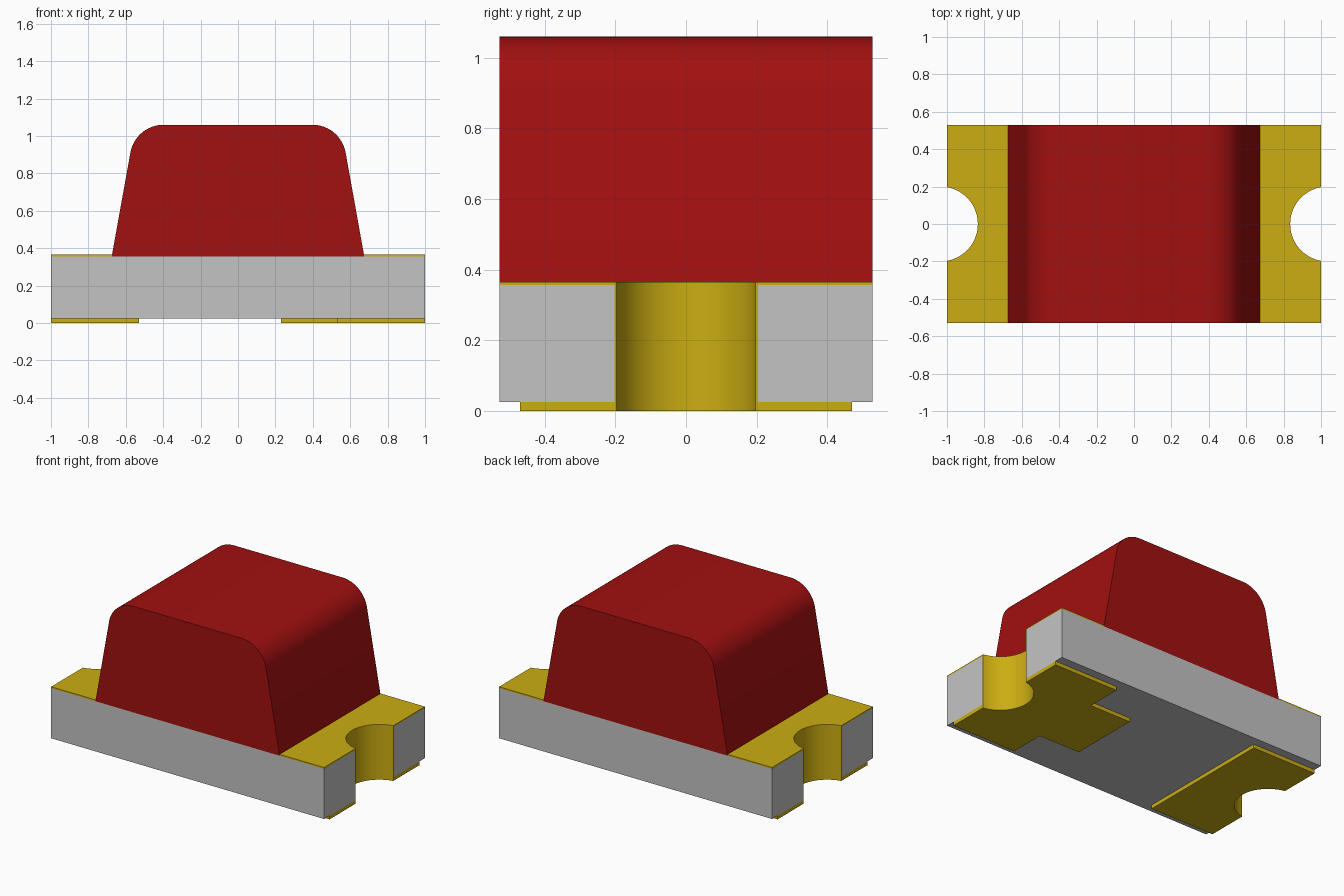
import bpy, bmesh
from math import sin, cos, acos, radians, pi, tan

cube = bpy.data.objects.get("Cube")
if cube:
    bpy.data.objects.remove(cube, do_unlink=True)

HALF_Y = 0.528
PAD_Y = 0.47
PAD_TOP, BOARD_TOP, PLATE_TOP = 0.025, 0.357, 0.366
NOTCH_X = 1.035            # centre of the end notch, just outside the board
NOTCH_R, BARREL = 0.2, 0.006
LENS_FOOT, LENS_TOP, FILLET, DRAFT = 0.675, 1.06, 0.18, radians(10.2)


def material(name, colour):
    mat = bpy.data.materials.new(name)
    mat.use_nodes = True
    mat.diffuse_color = (*colour, 1)
    bsdf = mat.node_tree.nodes["Principled BSDF"]
    bsdf.inputs["Base Color"].default_value = (*colour, 1)
    bsdf.inputs["Roughness"].default_value = 0.6
    return mat


GREY = material("board grey", (0.55, 0.55, 0.55))
GOLD = material("contact gold", (0.60, 0.42, 0.006))
RED = material("lens red", (0.36, 0.005, 0.005))


def extrude(name, outline, offset, mat):
    """Closed prism from a list of 3D outline points and an offset vector."""
    bm = bmesh.new()
    face = bm.faces.new([bm.verts.new(p) for p in outline])
    grown = bmesh.ops.extrude_face_region(bm, geom=[face], use_keep_orig=True)
    moved = [g for g in grown["geom"] if isinstance(g, bmesh.types.BMVert)]
    bmesh.ops.translate(bm, verts=moved, vec=offset)
    bmesh.ops.recalc_face_normals(bm, faces=bm.faces[:])
    mesh = bpy.data.meshes.new(name)
    bm.to_mesh(mesh)
    bm.free()
    obj = bpy.data.objects.new(name, mesh)
    bpy.context.collection.objects.link(obj)
    mesh.materials.append(mat)
    bpy.ops.object.select_all(action="DESELECT")
    obj.select_set(True)
    bpy.context.view_layer.objects.active = obj
    bpy.ops.object.shade_smooth_by_angle(angle=radians(30))
    return obj


def slab(name, outline, low, high, mat):
    return extrude(name, [(x, y, low) for x, y in outline], (0, 0, high - low), mat)


def notch(radius, steps=32):
    """Arc of the +x end notch, from -y to +y, ending on the board edge."""
    reach = acos((NOTCH_X - 1) / radius)
    angles = [reach * (2 * i / steps - 1) for i in range(steps + 1)]
    return [(NOTCH_X - radius * cos(a), radius * sin(a)) for a in angles]


# Board with a half-round notch in each end
end = [(1, -HALF_Y)] + notch(NOTCH_R + BARREL) + [(1, HALF_Y)]
slab("board", end + [(-x, -y) for x, y in end], PAD_TOP, BOARD_TOP, GREY)

# Inner edges of the bottom pads: one with a tab, one plain
TAB_Y = PAD_Y / 2
tabbed = [(0.53, PAD_Y), (0.53, TAB_Y), (0.23, TAB_Y),
          (0.23, -TAB_Y), (0.53, -TAB_Y), (0.53, -PAD_Y)]
plain = [(0.53, PAD_Y), (0.53, -PAD_Y)]

# Gold contacts at both ends
for side, sign, inner in (("left", 1, tabbed), ("right", -1, plain)):
    def flip(points):
        return [(sign * x, y) for x, y in points]

    arc = notch(NOTCH_R)
    top = [(1, -HALF_Y)] + arc + [(1, HALF_Y), (LENS_FOOT, HALF_Y), (LENS_FOOT, -HALF_Y)]
    slab(side + "_top_contact", flip(top), BOARD_TOP, PLATE_TOP, GOLD)
    slab(side + "_bottom_pad", flip([(1, -PAD_Y)] + arc + [(1, PAD_Y)] + inner),
         0, PAD_TOP, GOLD)
    ring = arc + notch(NOTCH_R + BARREL)[::-1]
    slab(side + "_notch_plating", flip(ring), PAD_TOP, BOARD_TOP, GOLD)

# Lens: tapered profile with rounded shoulders, run the full depth
shoulder = LENS_FOOT - (LENS_TOP - BOARD_TOP) * tan(DRAFT)
centre_x = shoulder - FILLET * tan((pi / 2 - DRAFT) / 2)
centre_z = LENS_TOP - FILLET
STEPS = 16
half = [(LENS_FOOT, BOARD_TOP)]
for i in range(STEPS + 1):
    a = DRAFT + (pi / 2 - DRAFT) * i / STEPS
    half.append((centre_x + FILLET * cos(a), centre_z + FILLET * sin(a)))
profile = half + [(-x, z) for x, z in reversed(half)]
extrude("lens", [(x, -HALF_Y, z) for x, z in profile], (0, 2 * HALF_Y, 0), RED)
